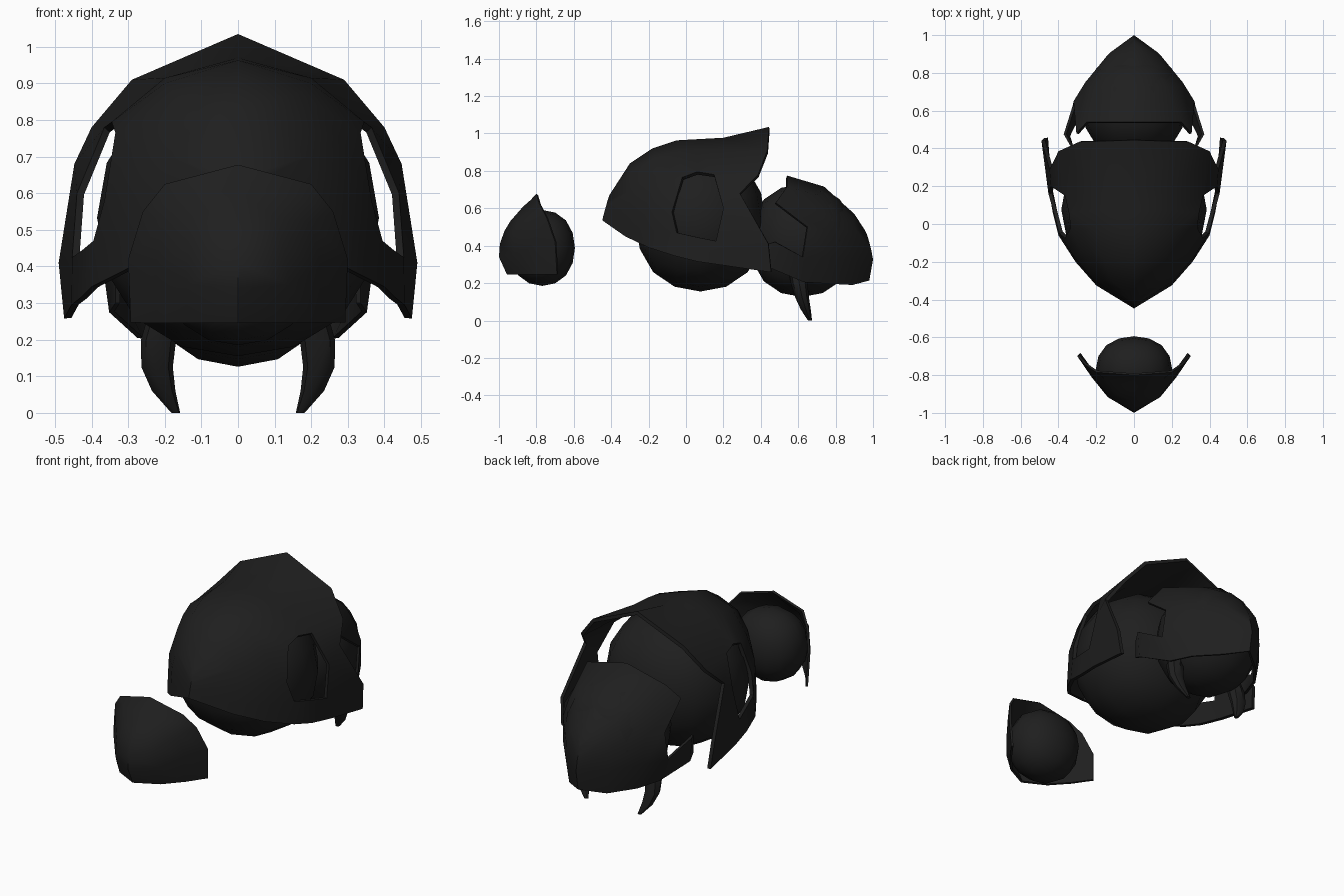
import bpy, bmesh, math
from mathutils import Vector

if "Cube" in bpy.data.objects:
    bpy.data.objects.remove(bpy.data.objects["Cube"])

mat = bpy.data.materials.new("matte black")
mat.diffuse_color = (0.0135, 0.0135, 0.0135, 1)
mat.use_nodes = True
mat.node_tree.nodes["Principled BSDF"].inputs["Base Color"].default_value = mat.diffuse_color


def finish(ob, angle=40):
    """Apply modifiers, then colour and shade."""
    bpy.ops.object.select_all(action='DESELECT')
    ob.select_set(True)
    bpy.context.view_layer.objects.active = ob
    for m in list(ob.modifiers):
        bpy.ops.object.modifier_apply(modifier=m.name)
    ob.data.materials.clear()
    ob.data.materials.append(mat)
    bpy.ops.object.shade_smooth_by_angle(angle=math.radians(angle))


def add_mesh(name, verts, faces):
    me = bpy.data.meshes.new(name)
    me.from_pydata(verts, [], faces)
    bm = bmesh.new()
    bm.from_mesh(me)
    bmesh.ops.delete(bm, geom=[v for v in bm.verts if not v.link_faces], context='VERTS')
    bm.to_mesh(me)
    bm.free()
    ob = bpy.data.objects.new(name, me)
    bpy.context.collection.objects.link(ob)
    m = ob.modifiers.new("mirror", 'MIRROR')
    m.use_axis[0] = True
    m.merge_threshold = 0.0005
    return ob


def shell(name, sections, thickness, holes=()):
    """Half shell lofted through sections (front to back), each running ridge to lower edge."""
    n = len(sections[0])
    verts = [p for s in sections for p in s]
    faces = []
    for c in range(len(sections) - 1):
        for r in range(n - 1):
            if (c, r) not in holes:
                a = c * n + r
                faces.append((a, a + 1, a + n + 1, a + n))
    ob = add_mesh(name, verts, faces)
    s = ob.modifiers.new("thickness", 'SOLIDIFY')
    s.thickness = thickness
    s.offset = -1
    finish(ob, 50)


def core(name, centre, radii):
    """Rounded cube scaled to the given half sizes."""
    bpy.ops.mesh.primitive_cube_add(size=2, location=centre)
    ob = bpy.context.object
    ob.name = name
    sub = ob.modifiers.new("round", 'SUBSURF')
    sub.levels = sub.render_levels = 2
    finish(ob, 60)
    top = max(v.co.z for v in ob.data.vertices)
    for v in ob.data.vertices:
        v.co = Vector(v.co[i] * radii[i] / top for i in range(3))


# Small pointed front plate and its rounded core
shell("front_plate", [
    [(0, -.94, .53), (0, -.97, .48), (0, -.995, .41), (0, -1, .34), (0, -.957, .245)],
    [(0, -.87, .61), (.09, -.9, .54), (.125, -.925, .46), (.14, -.915, .35), (.13, -.89, .245)],
    [(0, -.83, .645), (.15, -.825, .59), (.2, -.83, .52), (.225, -.81, .4), (.22, -.79, .245)],
    [(0, -.8, .678), (.2, -.785, .625), (.26, -.745, .55), (.3, -.7, .42), (.293, -.69, .247)],
], .012)
core("front_core", (0, -.769, .388), (.202, .175, .203))

# Large middle hood with side openings and a flared rear rim
shell("middle_hood", [
    [(0, -.41, .67), (0, -.42, .64), (0, -.428, .61), (0, -.435, .585), (0, -.442, .56), (0, -.447, .535)],
    [(0, -.3, .84), (.12, -.3, .79), (.19, -.29, .7), (.21, -.3, .6), (.21, -.31, .51), (.2, -.325, .45)],
    [(0, -.18, .92), (.17, -.17, .87), (.28, -.15, .75), (.32, -.17, .6), (.32, -.18, .48), (.31, -.2, .39)],
    [(0, -.05, .963), (.2, -.04, .9), (.335, -.02, .765), (.365, -.075, .58), (.395, -.05, .47), (.4, -.06, .345)],
    [(0, .07, .97), (.2, .07, .915), (.345, .06, .795), (.4, .07, .6), (.425, .06, .445), (.43, .06, .315)],
    [(0, .2, .977), (.21, .18, .915), (.365, .15, .78), (.44, .2, .6), (.453, .16, .425), (.455, .2, .295)],
    [(0, .444, 1.035), (.29, .435, .91), (.4, .385, .78), (.447, .288, .68), (.49, .44, .41), (.475, .455, .258)],
], .02, holes={(3, 2), (3, 3), (4, 2), (4, 3)})
core("middle_core", (0, .077, .533), (.385, .348, .378))

# Rear plate ending in a point, with a notched front edge and lower flap
shell("rear_plate", [
    [(0, .4, .77), (.2, .4, .72), (.3, .4, .63), (.33, .4, .5), (.335, .41, .4), (.335, .41, .3)],
    [(0, .5, .77), (.24, .5, .72), (.3, .47, .63), (.34, .5, .5), (.372, .475, .42), (.352, .465, .275)],
    [(0, .54, .775), (.25, .54, .715), (.305, .48, .63), (.32, .65, .5), (.325, .625, .34), (.275, .63, .205)],
    [(0, .738, .716), (.17, .73, .665), (.235, .73, .58), (.258, .75, .48), (.258, .75, .34), (.225, .76, .197)],
    [(0, .9, .57), (.07, .895, .54), (.11, .9, .5), (.13, .905, .43), (.135, .9, .33), (.12, .89, .19)],
    [(0, .955, .485), (0, .965, .465), (0, .973, .444), (0, .99, .38), (0, 1, .326), (0, .98, .214)],
], .014, holes={(c, r) for c in (0, 1) for r in range(4)})
core("rear_core", (0, .62, .428), (.275, .28, .302))

# Pair of curved fangs: rings of (x, y, z, x radius, y radius)
path = [(.2, .59, .27, .045, .042), (.217, .605, .2, .048, .045), (.221, .62, .125, .043, .037),
        (.203, .64, .06, .032, .027), (.17, .663, 0, .012, .011)]
sides = 8
verts = [(x + rx * math.cos(i * math.tau / sides), y + ry * math.sin(i * math.tau / sides), z)
         for x, y, z, rx, ry in path for i in range(sides)]
faces = [(k * sides + i, (k + 1) * sides + i, (k + 1) * sides + (i + 1) % sides, k * sides + (i + 1) % sides)
         for k in range(len(path) - 1) for i in range(sides)]
faces = [tuple(reversed(f)) for f in faces]
faces += [tuple(range(sides)), tuple(reversed(range(len(verts) - sides, len(verts))))]
faces[-2:] = [tuple(range(len(verts) - sides, len(verts))), tuple(reversed(range(sides)))]
finish(add_mesh("fangs", verts, faces))
